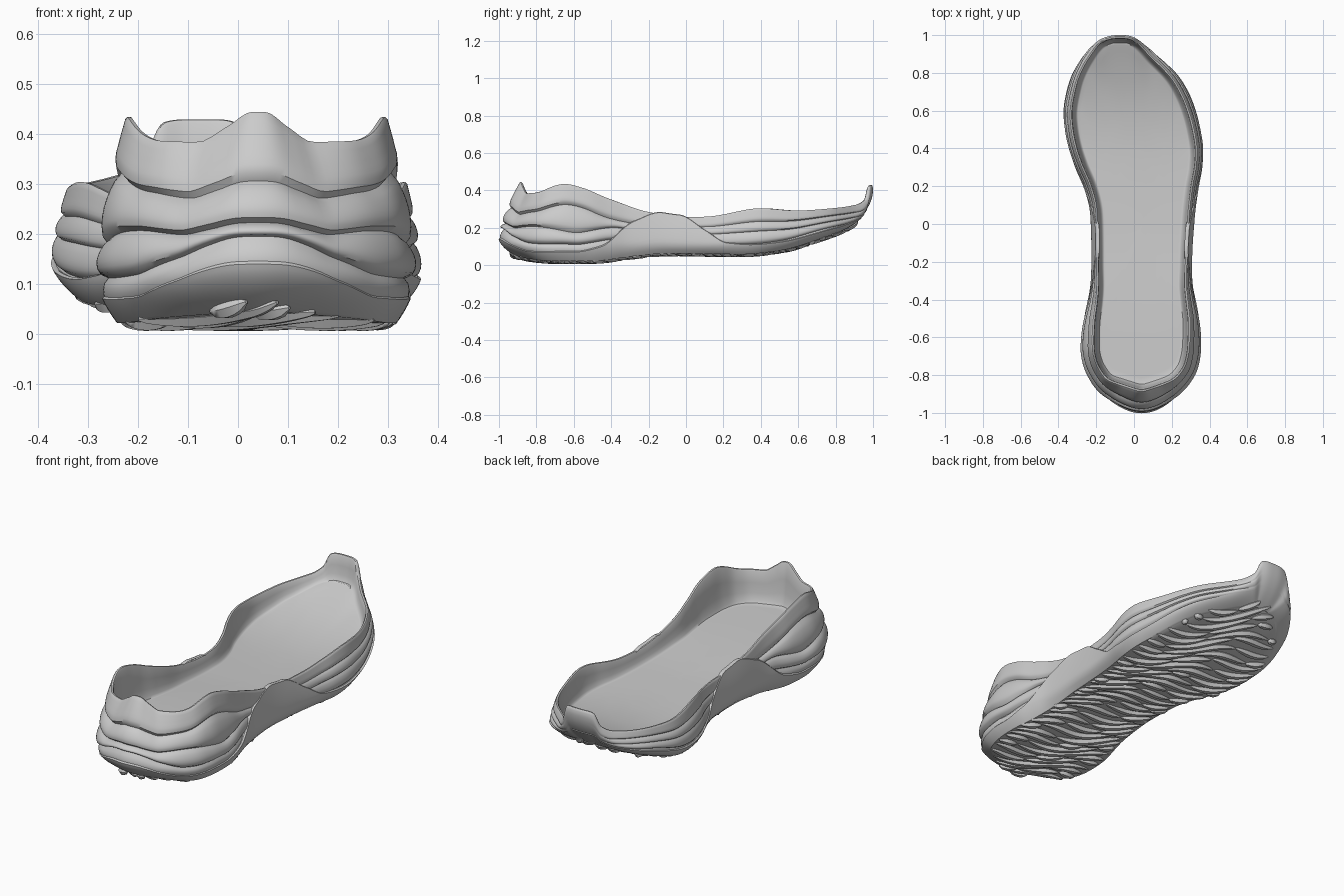
import bpy, math, random
from mathutils import Vector

if "Cube" in bpy.data.objects:
    bpy.data.objects.remove(bpy.data.objects["Cube"])

random.seed(4)


def curve(*keys):
    """Smooth monotone interpolation through (y, value) keys."""
    xs, vs = [k[0] for k in keys], [k[1] for k in keys]
    n = len(xs)
    d = [(vs[i + 1] - vs[i]) / (xs[i + 1] - xs[i]) for i in range(n - 1)]
    m = [0.0] * n
    for i in range(1, n - 1):
        if d[i - 1] * d[i] > 0:
            m[i] = 2 * d[i - 1] * d[i] / (d[i - 1] + d[i])

    def f(x):
        x = min(max(x, xs[0]), xs[-1])
        i = next((j for j in range(n - 1) if x <= xs[j + 1]), n - 2)
        h = xs[i + 1] - xs[i]
        t = (x - xs[i]) / h
        return (vs[i] * (1 + 2 * t) * (1 - t) ** 2 + m[i] * h * t * (1 - t) ** 2
                + vs[i + 1] * t * t * (3 - 2 * t) + m[i + 1] * h * t * t * (t - 1))
    return f


# Plan outline: y, left x, right x
PLAN = [(-1, .04, .04), (-.975, -.06, .14), (-.9, -.18, .25), (-.8, -.25, .325), (-.7, -.28, .352),
        (-.6, -.28, .355), (-.5, -.265, .345), (-.4, -.24, .322), (-.3, -.225, .305),
        (-.15, -.222, .305), (0, -.225, .315), (.1, -.235, .325), (.2, -.265, .34),
        (.3, -.31, .36), (.4, -.345, .366), (.5, -.366, .352), (.6, -.372, .326),
        (.7, -.355, .285), (.8, -.322, .22), (.9, -.262, .115), (.97, -.19, .03),
        (.995, -.13, -.02), (1, -.075, -.075)]
left = curve(*[(p[0], p[1]) for p in PLAN])
right = curve(*[(p[0], p[2]) for p in PLAN])


def centre(y):
    return (left(y) + right(y)) / 2


# Height, inset and band-line profiles along the length
bottom = curve((-1, .085), (-.9, .045), (-.7, .022), (-.5, .022), (-.3, .045), (-.1, .062), (.3, .058),
               (.5, .078), (.7, .135), (.9, .22), (.95, .28), (1, .37))
rim = curve((-1, .44), (-.97, .41), (-.935, .38), (-.86, .382), (-.65, .43), (-.55, .41), (-.4, .35),
            (-.2, .28), (0, .253), (.1, .255), (.4, .30), (.6, .288), (.8, .30), (.93, .32),
            (.97, .35), (.99, .42), (1, .425))
floor_z = curve((-1, .225), (-.5, .215), (0, .185), (.4, .175), (.6, .19), (.8, .235), (1, .30))
in_bot = curve((-1, .10), (-.8, .06), (-.3, .03), (.6, .045), (.9, .08), (1, .11))
in_top = curve((-1, .11), (-.85, .07), (-.6, .055), (-.2, .02), (.6, .03), (.9, .02), (1, .004))
widest = curve((-1, .28), (.7, .32), (.9, .5), (1, .9))
amp = curve((-1, .022), (-.6, .022), (-.3, .012), (0, .006), (.4, .012), (.8, .012), (.95, .004), (1, 0))
LINES = [lambda y: 0.0,
         curve((-1, .38), (-.85, .25), (-.6, .22), (-.35, .35), (0, .3), (.4, .22), (.8, .35), (1, .3)),
         curve((-1, .45), (-.85, .50), (-.6, .38), (-.35, .55), (0, .55), (.4, .5), (.8, .55), (1, .5)),
         curve((-1, .66), (-.85, .72), (-.6, .74), (-.35, .68), (0, .75), (.4, .72), (.8, .75), (1, .7)),
         lambda y: 1.0]

# Closed outline loop with inward normals
keys = [Vector((p[2], p[0])) for p in PLAN] + [Vector((p[1], p[0])) for p in PLAN[-2:0:-1]]
loop, K, SUB = [], len(keys), 8
for i in range(K):
    a, b, c, d = (keys[(i + j) % K] for j in (-1, 0, 1, 2))
    for s in range(SUB):
        t = s / SUB
        loop.append(.5 * (2 * b + (c - a) * t + (2 * a - 5 * b + 4 * c - d) * t * t
                          + (3 * b - a - 3 * c + d) * t ** 3))
N = len(loop)
normals = []
for i in range(N):
    t = (loop[(i + 3) % N] - loop[i - 3]).normalized()
    normals.append(Vector((-t.y, t.x)))


def wall(i, f, out=0.0):
    """Point on the side wall: loop index, height fraction, outward shift."""
    p, n = loop[i], normals[i]
    y, w = p.y, widest(p.y)
    ins = in_bot(y) * ((w - f) / w) ** 2 if f < w else in_top(y) * ((f - w) / (1 - w)) ** 1.5
    z0 = bottom((p + n * in_bot(y)).y)
    q = p + n * (ins - out)
    return Vector((q.x, q.y, z0 + (rim(y) - z0) * f))


def shrink(i, inset, s, zf):
    """Point on a full-plan surface, ring scale s around the centre line."""
    p = loop[i] + normals[i] * inset
    y = p.y * s
    x = centre(y) + (p.x - centre(p.y)) * s
    return Vector((x, y, zf(y)))


def make(name, rings, cap=False, angle=38):
    verts = [v for r in rings for v in r]
    faces = []
    for k in range(len(rings) - 1):
        for i in range(N):
            j = (i + 1) % N
            faces.append((k * N + i, k * N + j, (k + 1) * N + j, (k + 1) * N + i))
    if cap:
        faces.append(tuple(reversed(range(N))))
        faces.append(tuple(range((len(rings) - 1) * N, len(rings) * N)))
    me = bpy.data.meshes.new(name)
    me.from_pydata(verts, [], faces)
    ob = bpy.data.objects.new(name, me)
    bpy.context.collection.objects.link(ob)
    smooth(ob, angle)
    return ob


def smooth(ob, angle):
    bpy.ops.object.select_all(action='DESELECT')
    ob.select_set(True)
    bpy.context.view_layer.objects.active = ob
    bpy.ops.object.shade_smooth_by_angle(angle=math.radians(angle))


# Midsole: underside, scalloped wall bands, rim lip, inner wall, footbed
R = range(N)
rings = [[shrink(i, in_bot(loop[i].y), s, bottom) for i in R] for s in (.02, .2, .4, .6, .8, .93)]
for k in range(4):
    for u in [j / 8 for j in range(9)]:
        if k and u == 0:
            continue
        ring = []
        for i in R:
            y = loop[i].y
            f = LINES[k](y) * (1 - u) + LINES[k + 1](y) * u
            bulge = math.sin(math.pi * u ** .8) ** .6 if 0 < u < 1 else 0
            if (k == 0 and u < .5) or (k == 3 and u > .5):
                bulge = 1
            ring.append(wall(i, f, -amp(y) * (1 - bulge)))
        rings.append(ring)
for u, dz in ((.004, .004), (.012, .003), (.016, -.004)):
    rings.append([wall(i, 1, -u) + Vector((0, 0, dz)) for i in R])
for u in (.25, .5, .75, .92, 1):
    ring = []
    for i in R:
        top = wall(i, 1, -.018)
        low = shrink(i, in_top(loop[i].y) + .045, 1, floor_z)
        s = math.sin(u * math.pi / 2)
        ring.append(Vector((top.x + (low.x - top.x) * u ** 1.6, top.y + (low.y - top.y) * u ** 1.6,
                            top.z + (low.z - top.z) * s)))
    rings.append(ring)
rings += [[shrink(i, in_top(loop[i].y) + .045, s, floor_z) for i in R] for s in (.96, .8, .6, .4, .2, .02)]
make("midsole", rings, cap=True)

# Outsole wrap: thin raised band rising into a flap at the arch
wrap = curve((-1, .24), (-.85, .12), (-.6, .12), (-.45, .22), (-.27, .75), (-.12, 1.07), (-.04, 1.07),
             (.1, .65), (.22, .28), (.4, .2), (.8, .3), (1, .4))
rings = [[wall(i, 0, -.03) for i in R]]
for u in [j / 10 for j in range(11)]:
    rings.append([wall(i, wrap(loop[i].y) * u, .004) for i in R])
rings.append([wall(i, wrap(loop[i].y) + .015, -.004) for i in R])
rings.append([wall(i, wrap(loop[i].y), -.016) for i in R])
make("outsole_wrap", rings)


def tubes(name, paths, depth, res=1):
    """Tapered tubes along lists of (point, radius)."""
    cu = bpy.data.curves.new(name, 'CURVE')
    cu.dimensions = '3D'
    cu.bevel_depth, cu.bevel_resolution, cu.use_fill_caps = depth, res, True
    for path in paths:
        sp = cu.splines.new('POLY')
        sp.points.add(len(path) - 1)
        for pt, (co, r) in zip(sp.points, path):
            pt.co, pt.radius = (*co, 1), r
    ob = bpy.data.objects.new(name, cu)
    bpy.context.collection.objects.link(ob)
    bpy.ops.object.select_all(action='DESELECT')
    ob.select_set(True)
    bpy.context.view_layer.objects.active = ob
    bpy.ops.object.convert(target='MESH')
    smooth(bpy.context.object, 50)


# Tread: staggered wavy lens-shaped ribs sweeping diagonally across the underside
ribs = []
for row in range(44):
    y0 = -1.15 + row * .052
    cuts = [-.37, -.14 + .1 * math.sin(row * 2.1), .13 + .1 * math.sin(row * 1.7 + 1), .37]
    for a, b in zip(cuts, cuts[1:]):
        shift = random.uniform(-.008, .008)
        pts = []
        for j in range(25):
            x = a + (b - a) * j / 24
            y = y0 - .45 * x + .035 * math.sin(x * 13 + y0 * 4) + shift
            if -.95 < y < .92:
                m = in_bot(y) + (.03 if abs(y) > .8 else -.005)
                if left(y) + m < x < right(y) - m:
                    pts.append(Vector((x, y, bottom(y) + .002)))
        if len(pts) > 5:
            n = len(pts) - 1
            ribs.append([(p, .2 + .8 * math.sin(math.pi * j / n) ** .6 if 0 < j < n else .2)
                         for j, p in enumerate(pts)])
tubes("tread_ribs", ribs, .02)
